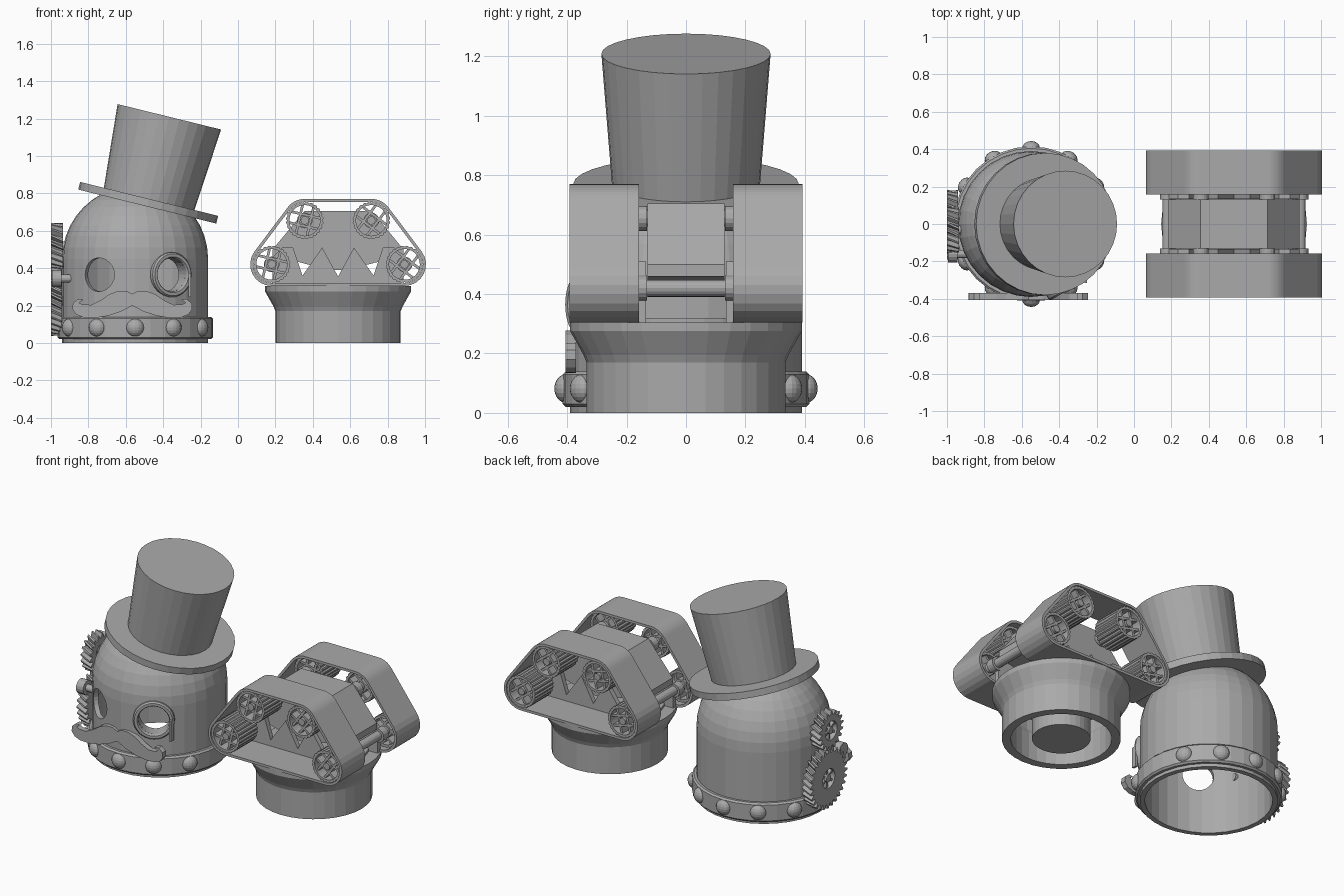
import bpy, bmesh, math
from math import sin, cos, pi, radians
from mathutils import Matrix, Vector

if "Cube" in bpy.data.objects:
    bpy.data.objects.remove(bpy.data.objects["Cube"])

grey = bpy.data.materials.new("plain grey")
grey.diffuse_color = (0.4, 0.4, 0.4, 1)
grey.use_nodes = True
grey.node_tree.nodes["Principled BSDF"].inputs["Base Color"].default_value = grey.diffuse_color


def finish(name, bm, mat=None, mirror_y=False):
    bmesh.ops.recalc_face_normals(bm, faces=bm.faces)
    me = bpy.data.meshes.new(name)
    bm.to_mesh(me)
    bm.free()
    if mat:
        me.transform(mat)
        if mat.determinant() < 0:
            me.flip_normals()
    me.materials.append(grey)
    ob = bpy.data.objects.new(name, me)
    bpy.context.collection.objects.link(ob)
    if mirror_y:
        m = ob.modifiers.new("mirror", 'MIRROR')
        m.use_axis = (False, True, False)
    return ob


def loft(name, rings, wrap=False, mat=None, mirror_y=False):
    """Skin a row of point rings; cap the ends, or close the row into a tube."""
    bm = bmesh.new()
    vs = [[bm.verts.new(p) for p in r] for r in rings]
    pairs = list(zip(vs, vs[1:])) + ([(vs[-1], vs[0])] if wrap else [])
    for a, b in pairs:
        for i in range(len(a)):
            j = (i + 1) % len(a)
            bm.faces.new((a[i], a[j], b[j], b[i]))
    if not wrap:
        bm.faces.new(vs[0])
        bm.faces.new(vs[-1])
    return finish(name, bm, mat, mirror_y)


def circle(r, z=0.0, n=32):
    return [(r * cos(2 * pi * i / n), r * sin(2 * pi * i / n), z) for i in range(n)]


def lathe(name, profile, mat=None, wrap=False, n=32, mirror_y=False):
    return loft(name, [circle(r, z, n) for r, z in profile], wrap, mat, mirror_y)


def plate(name, pts, y0, y1, mat=None, mirror_y=False):
    return loft(name, [[(x, y, z) for x, z in pts] for y in (y0, y1)], False, mat, mirror_y)


def box(name, size, mat, mirror_y=False):
    bm = bmesh.new()
    bmesh.ops.create_cube(bm, size=1, matrix=Matrix.Diagonal((*size, 1)))
    return finish(name, bm, mat, mirror_y)


def T(x, y, z):
    return Matrix.Translation((x, y, z))


def R(deg, axis):
    return Matrix.Rotation(radians(deg), 4, axis)


# ---------- domed head ----------
HX = -0.55
head = T(HX, 0, 0)
arc = [radians(a) for a in range(0, 85, 9)]
outer = [(0.39, 0.0)] + [(0.39 * cos(a), 0.45 + 0.39 * sin(a)) for a in arc]
inner = [(0.36 * cos(a), 0.45 + 0.36 * sin(a)) for a in arc] + [(0.36, 0.0)]
outer.append((0.001, 0.84))
inner = [(0.001, 0.81)] + inner[:-1][::-1] + [inner[-1]]
dome = lathe("dome", outer + inner, head, wrap=True)

# Eye openings point outward at thirty degrees each way
for side in (-1, 1):
    m = head @ R(30 * side, 'Z') @ T(0, -0.26, 0.365) @ R(90, 'X')
    cut = lathe("eye_cutter", [(0.09, 0), (0.09, 0.3)], m, n=24)
    cut.hide_render = True
    cut.hide_viewport = True
    b = dome.modifiers.new("eye", 'BOOLEAN')
    b.operation = 'DIFFERENCE'
    b.object = cut
    b.solver = 'EXACT'
lathe("monocle", [(0.09, 0.05), (0.12, 0.05), (0.12, 0.135), (0.112, 0.145),
                  (0.096, 0.145), (0.09, 0.135)], m, wrap=True)
box("monocle_cord", (0.014, 0.03, 0.13), T(-0.258, -0.30, 0.31))

# Riveted collar
lathe("collar", [(0.38, 0.02), (0.405, 0.02), (0.415, 0.03), (0.415, 0.13),
                 (0.405, 0.14), (0.38, 0.14)], head, wrap=True)
for k in range(12):
    if k % 6 == 0:
        continue
    bm = bmesh.new()
    bmesh.ops.create_uvsphere(bm, u_segments=16, v_segments=10, radius=0.048)
    finish("rivet", bm, head @ R(30 * k, 'Z') @ T(0.405, 0, 0.082)
           @ Matrix.Diagonal((0.8, 1, 1, 1)))

# Moustache: half outline, mirrored about its middle
half = [(0, 0.262), (0.03, 0.278), (0.075, 0.278), (0.12, 0.262), (0.17, 0.228),
        (0.22, 0.204), (0.265, 0.205), (0.285, 0.215), (0.262, 0.232), (0.29, 0.235),
        (0.318, 0.212), (0.32, 0.18), (0.30, 0.152), (0.26, 0.136), (0.20, 0.134),
        (0.13, 0.145), (0.06, 0.168), (0, 0.20)]
MX = -0.565
outline = [(MX + x, z) for x, z in half] + [(MX - x, z) for x, z in half[-2:0:-1]]
plate("moustache", outline, -0.405, -0.37)

# Tilted top hat
hat = T(-0.475, 0, 0.77) @ R(13.8, 'Y')
lathe("hat_brim", [(0.38, -0.042), (0.38, 0)], hat)
lathe("hat_crown", [(0.247, -0.03), (0.285, 0.452)], hat)


# ---------- side gears with slanted teeth ----------
def gear(name, r, teeth, hole, y, z, x0, x1):
    n = teeth * 4

    def ring(h, twist):
        pts = []
        for i in range(n):
            a = 2 * pi * i / n + twist
            rr = r if i % 4 < 2 else r - 0.026
            pts.append((rr * cos(a), rr * sin(a), h))
        return pts
    w = x1 - x0
    m = T(x0, y, z) @ R(90, 'Y')
    loft(name, [ring(0, 0), ring(w, 0.03 / r), circle(hole, w, n), circle(hole, 0, n)], True, m)
    for a in (0, 60, 120):
        box(name + "_spoke", (2 * hole, 0.014, w * 0.6), m @ T(0, 0, w / 2) @ R(a, 'Z'))
    lathe(name + "_hub", [(hole * 0.4, 0.002), (hole * 0.4, w + 0.03)], m, n=16)


gear("large_gear", 0.186, 28, 0.06, -0.005, 0.224, -1.0, -0.94)
gear("upper_gear", 0.122, 18, 0.058, -0.03, 0.52, -1.0, -0.935)
lathe("small_knob", [(0.045, 0), (0.045, 0.05), (0.022, 0.05), (0.022, 0.13)],
      T(-0.995, -0.16, 0.345) @ R(90, 'Y'), n=16)

# ---------- tracked bust: base ----------
BX = 0.535
base = T(BX, 0, 0)
lathe("base", [(0.335, 0), (0.335, 0.17), (0.345, 0.195), (0.39, 0.275), (0.39, 0.305),
               (0.30, 0.305), (0.30, 0.2), (0.285, 0.17), (0.285, 0)], base, wrap=True)
lathe("base_floor", [(0.32, 0.27), (0.32, 0.32)], base)
lathe("neck_post", [(0.165, 0.002), (0.165, 0.28)], base)

# Central body between the tracks
plate("body", [(BX + x, z) for x, z in
               [(-0.35, 0.46), (-0.35, 0.50), (-0.18, 0.705), (0.18, 0.705), (0.35, 0.50),
                (0.35, 0.46), (0.2, 0.43), (0.05, 0.39), (-0.05, 0.39), (-0.2, 0.43)]],
      -0.13, 0.13)

# Jagged plates behind the wheels and sloping plates above them
saw = [(-0.35, 0.305), (0.35, 0.305), (0.35, 0.46), (0.30, 0.51), (0.24, 0.51),
       (0.19, 0.36), (0.085, 0.51), (0, 0.355), (-0.085, 0.51), (-0.19, 0.36),
       (-0.24, 0.51), (-0.30, 0.51), (-0.35, 0.46)]
plate("jagged_plate", [(BX + x, z) for x, z in saw], 0.135, 0.165, None, True)

# ---------- track pods ----------
wheels = [(-0.355, 0.42), (0.355, 0.42), (0.178, 0.655), (-0.178, 0.655)]


def belt_outline(r, y):
    pts = []
    for i, c in enumerate(wheels):
        c, p, q = Vector(c), Vector(wheels[i - 1]), Vector(wheels[(i + 1) % 4])
        a0, a1 = ((c - p), (q - c))
        s = math.atan2(a0.y, a0.x) - pi / 2
        e = math.atan2(a1.y, a1.x) - pi / 2
        while e < s:
            e += 2 * pi
        for k in range(9):
            a = s + (e - s) * k / 8
            pts.append((BX + c.x + r * cos(a), y, c.y + r * sin(a)))
    return pts


loft("track_belt", [belt_outline(0.115, 0.158), belt_outline(0.115, 0.392),
                    belt_outline(0.099, 0.392), belt_outline(0.099, 0.158)], True, None, True)

for wx, wz in wheels:
    # Local z runs along +y, so each wheel spans the pod width
    m = T(BX + wx, 0.20, wz) @ R(-90, 'X')
    n = 72
    rim = [[((0.1 if i % 3 else 0.094) * cos(2 * pi * i / n),
             (0.1 if i % 3 else 0.094) * sin(2 * pi * i / n), h) for i in range(n)]
           for h in (0, 0.185)]
    loft("wheel_rim", rim + [circle(0.082, 0.185, n), circle(0.082, 0, n)], True, m, True)
    lean = 12 if wx > 0 else -12
    for turn in (0, 90):
        for off in (-0.03, 0.03):
            box("wheel_bar", (0.158, 0.014, 0.16),
                m @ R(lean + turn + 25, 'Z') @ T(0, off, 0.09), True)
    lathe("wheel_hub", [(0.022, 0), (0.022, 0.182)], m, n=12, mirror_y=True)
    # Axle through both pods
    lathe("axle", [(0.028, -0.22), (0.028, 0.22)], T(BX + wx, 0, wz) @ R(90, 'X'), n=16)
    lathe("axle_collar", [(0.042, 0), (0.042, 0.05)],
          T(BX + wx, 0.132, wz) @ R(-90, 'X'), n=16, mirror_y=True)
